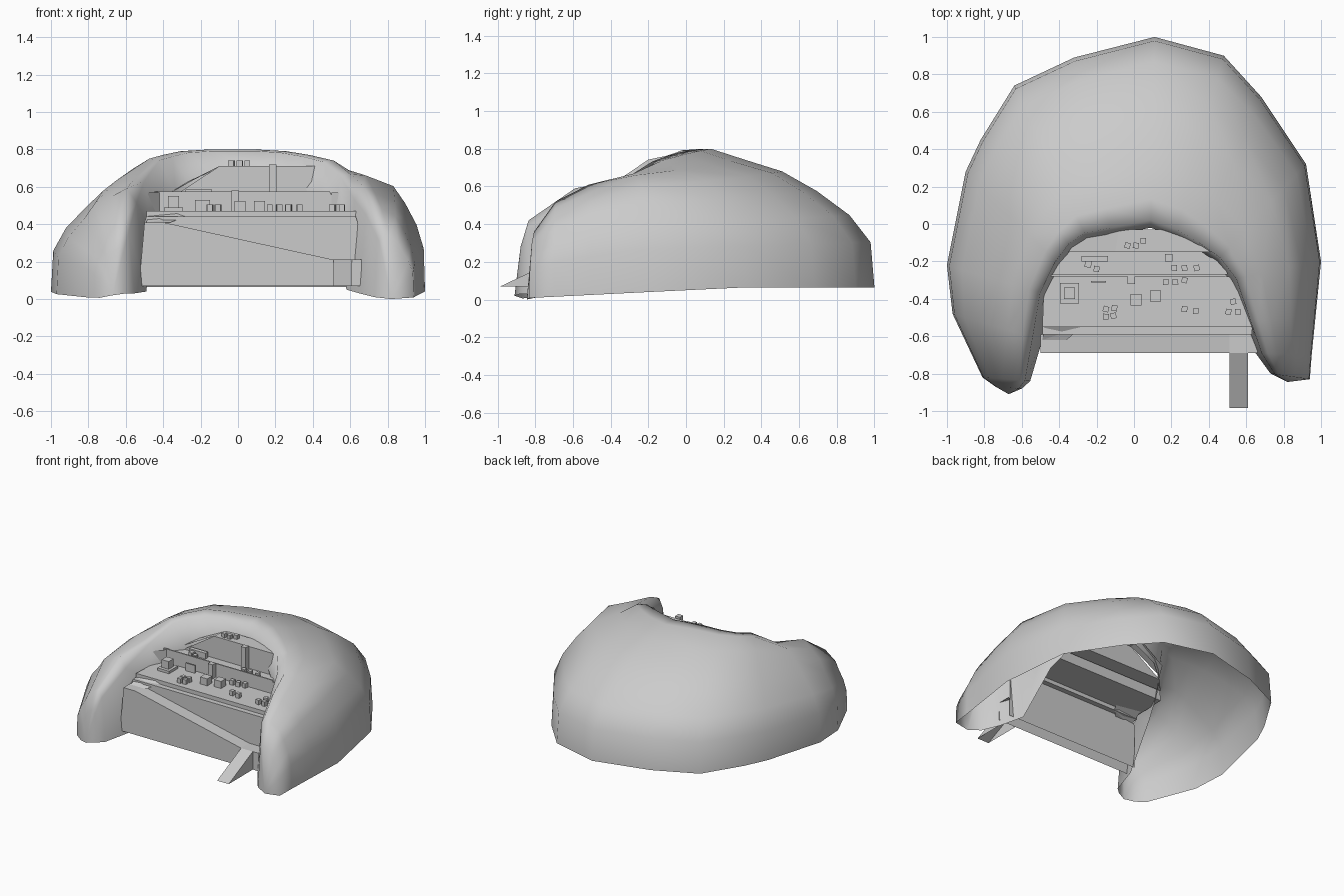
import bpy, bmesh, math
from mathutils import Vector, Matrix


def make(name, verts, faces, smooth=False):
    me = bpy.data.meshes.new(name)
    me.from_pydata([tuple(v) for v in verts], [], faces)
    ob = bpy.data.objects.new(name, me)
    bpy.context.collection.objects.link(ob)
    if smooth:
        bm = bmesh.new()
        bm.from_mesh(me)
        bmesh.ops.recalc_face_normals(bm, faces=bm.faces)
        for f in bm.faces:
            f.smooth = True
        bm.to_mesh(me)
        bm.free()
    return ob


# Horseshoe mountain: outer x, y, inner x, y, crest height, inner foot z, bulge
stations = [
    (-.74, -.87, -.60, -.88, .28, .03, 1),
    (-.81, -.82, -.555, -.84, .42, .03, 1),
    (-.97, -.48, -.49, -.62, .59, .04, 1),
    (-1.0, -.22, -.46, -.38, .68, .35, 1.15),
    (-.90, .28, -.40, -.22, .75, .48, 1.1),
    (-.82, .45, -.33, -.13, .77, .55, 1),
    (-.64, .74, -.25, -.08, .79, .60, 1),
    (-.32, .89, -.12, -.06, .80, .65, 1),
    (.11, 1.0, .09, -.02, .80, .69, 1),
    (.48, .90, .22, -.07, .79, .67, .95),
    (.68, .68, .33, -.13, .77, .62, .9),
    (.92, .32, .44, -.20, .74, .50, .8),
    (1.0, -.20, .51, -.30, .71, .38, .72),
    (.97, -.50, .58, -.52, .61, .05, .7),
    (.95, -.70, .65, -.69, .52, .03, .75),
    (.94, -.83, .73, -.80, .36, .01, 1),
]
# cross-section: fraction from outer to inner edge, fraction of crest height
section = [(.02, .38), (.13, .56), (.30, .72), (.48, .85),
           (.68, .93), (.85, 1), (.96, .99)]
verts, faces = [], []
for xo, yo, xi, yi, h, foot, bulge in stations:
    o, i = Vector((xo, yo)), Vector((xi, yi))
    base = .065 if yo > -.1 else .05 + .05 * yo
    arm = min(max((.1 - yo) / .6, 0), 1)       # arms have a rounder crest
    verts.append((xo, yo, base))
    for t, z in section:
        t *= bulge if t < .6 else 1
        if t > .4:
            t -= .07 * arm
        p = o.lerp(i, t)
        z = z - (.12 * arm if t > .8 else 0)
        verts.append((p.x, p.y, z * h))
    verts.append((xi, yi, foot))
n = len(section) + 2
for s in range(len(stations) - 1):
    for k in range(n - 1):
        a = s * n + k
        faces.append((a, a + n, a + n + 1, a + 1))
# close the two arm ends with a small pointed nose
for s, tip in ((0, (-.67, -.91, .02)), (len(stations) - 1, (.82, -.845, .0))):
    verts.append(tip)
    for k in range(n - 1):
        faces.append((s * n + k, s * n + k + 1, len(verts) - 1))
make("mountain_shell", verts, faces, True)

# Stepped city terraces: y, z, left x, right x
rows = [(-.59, .07, -.50, .65), (-.59, .41, -.50, .64), (-.59, .44, -.49, .63),
        (-.55, .44, -.49, .63), (-.55, .47, -.49, .64), (-.28, .47, -.48, .55),
        (-.28, .575, -.47, .49), (-.27, .575, -.47, .49), (-.27, .54, -.47, .50),
        (-.15, .54, -.36, .48), (-.15, .71, -.10, .44),
        (-.03, .71, -.08, .20)]
v, f = [], []
for y, z, l, r in rows:
    v += [(l, y, z), (r, y, z)]
for k in range(len(rows) - 1):
    f.append((2 * k, 2 * k + 1, 2 * k + 3, 2 * k + 2))
make("city_terraces", v, f)
make("upper_slope", [(-.10, -.15, .71), (-.36, -.15, .57), (-.08, -.03, .71),
                     (-.32, -.07, .60)], [(0, 1, 3, 2)])
# Ledge running in under the rock on the right
make("right_ledge", [(.64, -.59, .46), (.55, -.28, .47), (.60, -.26, .47),
                     (.69, -.59, .46)], [(0, 1, 2, 3)])

# Outer wall with the road falling to the right, then the ramp to the ground
make("outer_wall", [(-.53, -.69, .07), (.66, -.69, .07), (.66, -.69, .21),
                    (.51, -.69, .21), (-.40, -.69, .41), (-.50, -.69, .41)],
     [(0, 1, 2, 3, 4, 5)])
make("wall_road", [(-.50, -.69, .41), (-.40, -.69, .41), (.51, -.69, .21),
                   (.66, -.69, .21), (.66, -.59, .21), (.51, -.59, .21),
                   (-.40, -.59, .41), (-.50, -.59, .41)],
     [(0, 1, 6, 7), (1, 2, 5, 6), (2, 3, 4, 5)])
make("gate_ramp", [(.51, -.69, .21), (.61, -.69, .21), (.61, -.985, .07),
                   (.51, -.985, .07), (.51, -.69, .07), (.61, -.69, .07)],
     [(0, 3, 2, 1), (0, 4, 3), (1, 2, 5)])


def box(name, x, y, z, sx, sy, sz, turn=0):
    bpy.ops.mesh.primitive_cube_add(size=1)
    ob = bpy.context.object
    ob.name = name
    ob.data.transform(Matrix.Diagonal((sx, sy, sz, 1)))
    ob.location = (x, y, z + sz / 2)
    ob.rotation_euler.z = math.radians(turn)
    return ob


# Bastion on the lower left wall
v = [(-.49, -.62, .41), (-.36, -.62, .41), (-.28, -.55, .44), (-.47, -.49, .47),
     (-.35, -.49, .47), (-.28, -.53, .47)]
make("left_bastion", v, [(0, 1, 2), (0, 2, 5, 3), (3, 5, 4)])
# Side walls where the terraces meet the rock
for side, x0, x1 in (("left", -.48, -.42), ("right", .61, .50)):
    make(side + "_rampart", [(x0, -.35, .47), (x1, -.28, .47),
                             (x1, -.28, .57), (x0, -.35, .57)], [(0, 1, 2, 3)])

# Citadel hall and towers
box("hall_court", -.345, -.37, .47, .10, .11, .02)
box("hall", -.345, -.37, .48, .06, .06, .07)
box("tall_tower", .185, -.18, .54, .04, .04, .18)
box("short_tower", -.015, -.30, .47, .04, .04, .11)
box("screen_wall", -.19, -.31, .47, .08, .008, .06)
box("middle_gatehouse", -.21, -.185, .54, .14, .03, .045)

# Houses: x, y, width
lower = [(-.15, -.455, .03), (-.105, -.45, .03), (-.15, -.495, .03), (-.11, -.49, .03),
         (.01, -.405, .06), (.115, -.385, .06), (.27, -.455, .03), (.33, -.465, .03),
         (.53, -.415, .03), (.505, -.47, .03), (.555, -.47, .03), (.17, -.31, .03),
         (.22, -.31, .03), (.27, -.30, .03)]
middle = [(-.245, -.215, .035), (-.20, -.24, .03), (.215, -.235, .03),
          (.27, -.235, .03), (.335, -.235, .03)]
upper = [(-.035, -.115, .03), (.01, -.115, .03), (.05, -.09, .03)]
for group, z in ((lower, .47), (middle, .54), (upper, .705)):
    for k, (x, y, w) in enumerate(group):
        box("house", x, y, z, w, w, max(w * .9, .035), 0 if w > .05 else (k * 37) % 30 - 15)
